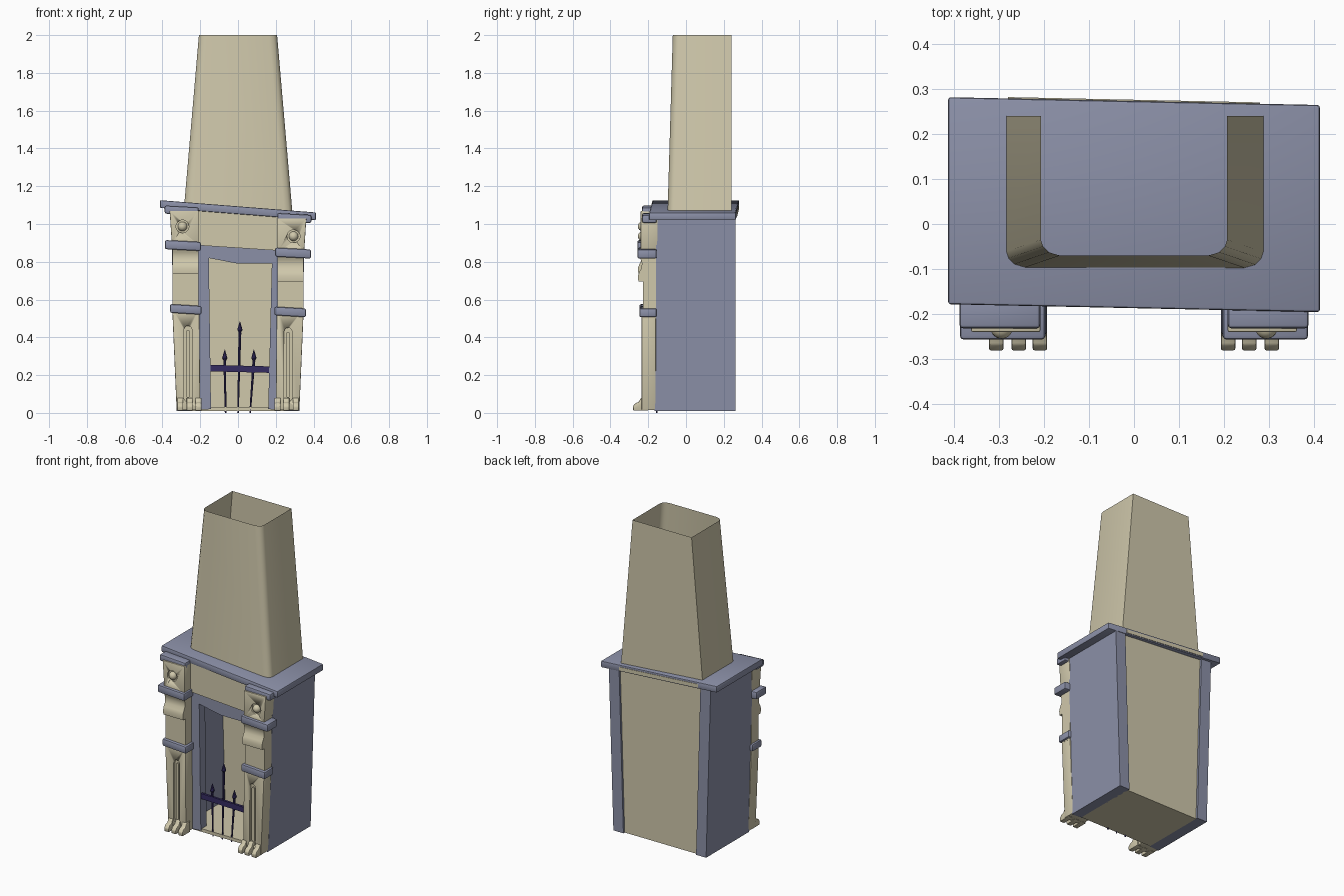
import bpy, math
from mathutils import Vector

if "Cube" in bpy.data.objects:
    bpy.data.objects.remove(bpy.data.objects["Cube"])


def material(name, rgb):
    m = bpy.data.materials.new(name)
    m.use_nodes = True
    m.diffuse_color = (*rgb, 1)
    m.node_tree.nodes["Principled BSDF"].inputs["Base Color"].default_value = (*rgb, 1)
    return m


STONE = material("warm cream stone", (0.63, 0.58, 0.41))
TRIM = material("blue grey trim", (0.26, 0.28, 0.39))
IRON = material("dark purple iron", (0.035, 0.025, 0.12))


def finish(name, verts, faces, mat, bevel=0, segments=2):
    me = bpy.data.meshes.new(name)
    me.from_pydata(verts, [], faces)
    me.materials.append(mat)
    ob = bpy.data.objects.new(name, me)
    bpy.context.collection.objects.link(ob)
    bpy.ops.object.select_all(action="DESELECT")
    ob.select_set(True)
    bpy.context.view_layer.objects.active = ob
    bpy.ops.object.mode_set(mode="EDIT")
    bpy.ops.mesh.select_all(action="SELECT")
    bpy.ops.mesh.normals_make_consistent(inside=False)
    bpy.ops.object.mode_set(mode="OBJECT")
    if bevel:
        b = ob.modifiers.new("soft edges", "BEVEL")
        b.width, b.segments = bevel, segments
        bpy.ops.object.modifier_apply(modifier=b.name)
    bpy.ops.object.shade_smooth_by_angle(angle=math.radians(35))
    return ob


def loft(name, a, b, mat, bevel=0, caps=True):
    """Join two matching rings of points into a solid or a tube."""
    n = len(a)
    faces = [(i, (i + 1) % n, n + (i + 1) % n, n + i) for i in range(n)]
    if caps:
        faces += [tuple(range(n)), tuple(range(n, 2 * n))]
    return finish(name, a + b, faces, mat, bevel)


def panel(name, outline, y0, y1, mat, bevel=0):
    """Front outline of (x, z) points pushed through from y0 to y1."""
    return loft(name, [(x, y0, z) for x, z in outline],
                [(x, y1, z) for x, z in outline], mat, bevel)


def moulding(name, profile, x0, x1, mat, bevel=0):
    """Side profile of (y, z) points pushed along x."""
    return loft(name, [(x0, y, z) for y, z in profile],
                [(x1, y, z) for y, z in profile], mat, bevel)


def slab(name, x0, x1, zl, zr, height, y0, y1, mat, bevel=0):
    """Box whose top and bottom slope from left to right."""
    return panel(name, [(x0, zl), (x1, zr), (x1, zr + height), (x0, zl + height)],
                 y0, y1, mat, bevel)


def carve(target, cutter):
    m = target.modifiers.new("recess", "BOOLEAN")
    m.operation, m.object, m.solver = "DIFFERENCE", cutter, "EXACT"
    bpy.context.view_layer.objects.active = target
    bpy.ops.object.modifier_apply(modifier=m.name)
    bpy.data.objects.remove(cutter)


def arc(cx, cz, r, start, end, n):
    angles = [math.radians(start + (end - start) * i / n) for i in range(n + 1)]
    return [(cx + r * math.cos(t), cz + r * math.sin(t)) for t in angles]


# Firebox: side walls, floor, back and front frame
for side, s, top in (("right", -1, 1.08), ("left", 1, 1.03)):
    panel(f"{side}_wall", [(s * 0.255, 0.01), (s * 0.325, 0.01), (s * 0.357, top),
                           (s * 0.285, top)], -0.16, 0.263, TRIM)
panel("floor", [(-0.26, 0.01), (0.26, 0.01), (0.26, 0.03), (-0.26, 0.03)],
      -0.16, 0.25, STONE)
panel("back_panel", [(-0.26, 0.015), (0.26, 0.015), (0.29, 1.04), (-0.29, 1.08)],
      0.235, 0.25, STONE)
panel("right_jamb", [(-0.325, 0.01), (-0.143, 0.02), (-0.155, 0.85), (-0.345, 0.85)],
      -0.168, -0.11, TRIM)
panel("left_jamb", [(0.325, 0.01), (0.16, 0.02), (0.18, 0.82), (0.345, 0.82)],
      -0.168, -0.11, TRIM)
panel("lintel", [(-0.33, 0.82), (-0.155, 0.82), (0, 0.79), (0.18, 0.79),
                 (0.33, 0.79), (0.33, 0.9), (-0.33, 0.93)], -0.169, -0.11, TRIM)
panel("frieze", [(-0.34, 0.9), (-0.18, 0.885), (0.2, 0.86), (0.34, 0.86),
                 (0.34, 1.03), (-0.34, 1.08)], -0.177, -0.11, STONE)

# Crooked mantel shelf, slightly turned
shelf = slab("mantel_shelf", -0.413, 0.413, 1.085, 1.02, 0.041,
             -0.187, 0.273, TRIM, 0.006)
for v in shelf.data.vertices:
    v.co.y -= 0.021 * v.co.x
strip = slab("shelf_back_strip", -0.28, 0.28, 1.083, 1.038, 0.022, 0.271, 0.276, STONE)
for v in strip.data.vertices:
    v.co.y -= 0.021 * v.co.x

# Tapering chimney, open at both ends with rounded front corners
def chimney_ring(w, front, z):
    half = [(w, 0.24), (w, front + 0.035), (w - 0.005, front + 0.02),
            (w - 0.018, front + 0.007), (w - 0.042, front)]
    pts = half + [(-x, y) for x, y in reversed(half)]
    return [(x, y, z) for x, y in pts]


loft("chimney", chimney_ring(0.289, -0.098, 1.05), chimney_ring(0.207, -0.07, 2.0),
     STONE, caps=False)

# Pilasters: s is the side, d the drop of that side
for side, s, d in (("right", -1, 0), ("left", 1, 0.04)):
    c = s * 0.265

    # Fluted lower shaft
    shaft = panel(f"{side}_lower_shaft",
                  [(s * 0.2, 0.015), (s * 0.325, 0.015), (s * 0.348, 0.55), (s * 0.205, 0.55)],
                  -0.235, -0.16, STONE, 0.004)
    carve(shaft, panel("groove_cutter", arc(c, 0.44 - d / 4, 0.021, 0, 180, 8)
                       + arc(c, 0.08, 0.021, 180, 360, 8), -0.3, -0.22, STONE))
    panel(f"{side}_flute", arc(c, 0.43 - d / 4, 0.009, 0, 180, 6)
          + arc(c, 0.09, 0.009, 180, 360, 6), -0.228, -0.2, STONE)

    # Clawed foot
    for i, x in enumerate((0.209, 0.256, 0.306)):
        moulding(f"{side}_claw_{i + 1}",
                 [(-0.2, 0.012), (-0.279, 0.012), (-0.281, 0.035), (-0.268, 0.052),
                  (-0.25, 0.058), (-0.238, 0.08), (-0.2, 0.08)],
                 s * x - 0.016, s * x + 0.016, STONE, 0.004)

    # Scrolled middle block
    scroll = moulding(f"{side}_scroll_block",
                      [(-0.16, 0.54 - d), (-0.228, 0.54 - d), (-0.228, 0.735 - d),
                       (-0.252, 0.735 - d), (-0.255, 0.765 - d), (-0.248, 0.785 - d),
                       (-0.237, 0.805 - d), (-0.233, 0.83 - d), (-0.238, 0.85 - d),
                       (-0.25, 0.875 - d), (-0.16, 0.875 - d)],
                      s * 0.208, s * 0.347, STONE)

    # Upper block with round boss
    kx, kz = s * 0.294, 0.987 - d * 1.3
    block = panel(f"{side}_upper_block",
                  [(s * 0.208, 0.89 - d), (s * 0.35, 0.89 - d), (s * 0.362, 1.07 - d),
                   (s * 0.208, 1.07 - d)], -0.24, -0.15, STONE, 0.004)
    carve(block, panel("ring_cutter", arc(kx, kz, 0.034, 0, 345, 23), -0.3, -0.228, STONE))
    bpy.ops.mesh.primitive_uv_sphere_add(segments=20, ring_count=12, radius=0.025,
                                         location=(kx, -0.23, kz))
    boss = bpy.context.object
    boss.name = f"{side}_boss"
    boss.data.materials.append(STONE)
    bpy.ops.object.shade_smooth_by_angle(angle=math.radians(60))

    # Trim bands and capital
    for name, x0, x1, z, h, y in (
            ("lower_band", 0.193, 0.36, 0.525 - d / 3, 0.046, -0.247),
            ("upper_band", 0.197, 0.387, 0.862 - d, 0.048, -0.257),
            ("capital", 0.208, 0.388, 1.05 - d, 0.043, -0.232)):
        xa, xb = sorted((s * x0, s * x1))
        slab(f"{side}_{name}", xa, xb, z + 0.005, z - 0.005, h, y, -0.155, TRIM, 0.009)

# Iron grate: crossbar and three spears
slab("grate_crossbar", -0.15, 0.172, 0.22, 0.212, 0.034, -0.163, -0.148, IRON)


def ring(p, r, n=8):
    return [(p.x + r * math.cos(math.tau * i / n), p.y + r * math.sin(math.tau * i / n), p.z)
            for i in range(n)]


for i, (x0, x1, top) in enumerate(((-0.066, -0.07, 0.335), (0, 0.01, 0.485),
                                   (0.064, 0.084, 0.335))):
    foot, tip = Vector((x0, -0.156, 0.0)), Vector((x1, -0.156, top))
    neck = tip - Vector((0, 0, 0.06))
    wide = tip - Vector((0, 0, 0.045))
    loft(f"spear_shaft_{i + 1}", ring(foot, 0.004), ring(neck, 0.0075), IRON)
    loft(f"spear_collar_{i + 1}", ring(neck, 0.006), ring(wide, 0.014), IRON)
    loft(f"spear_head_{i + 1}", ring(wide, 0.014), ring(tip, 0.001), IRON)
